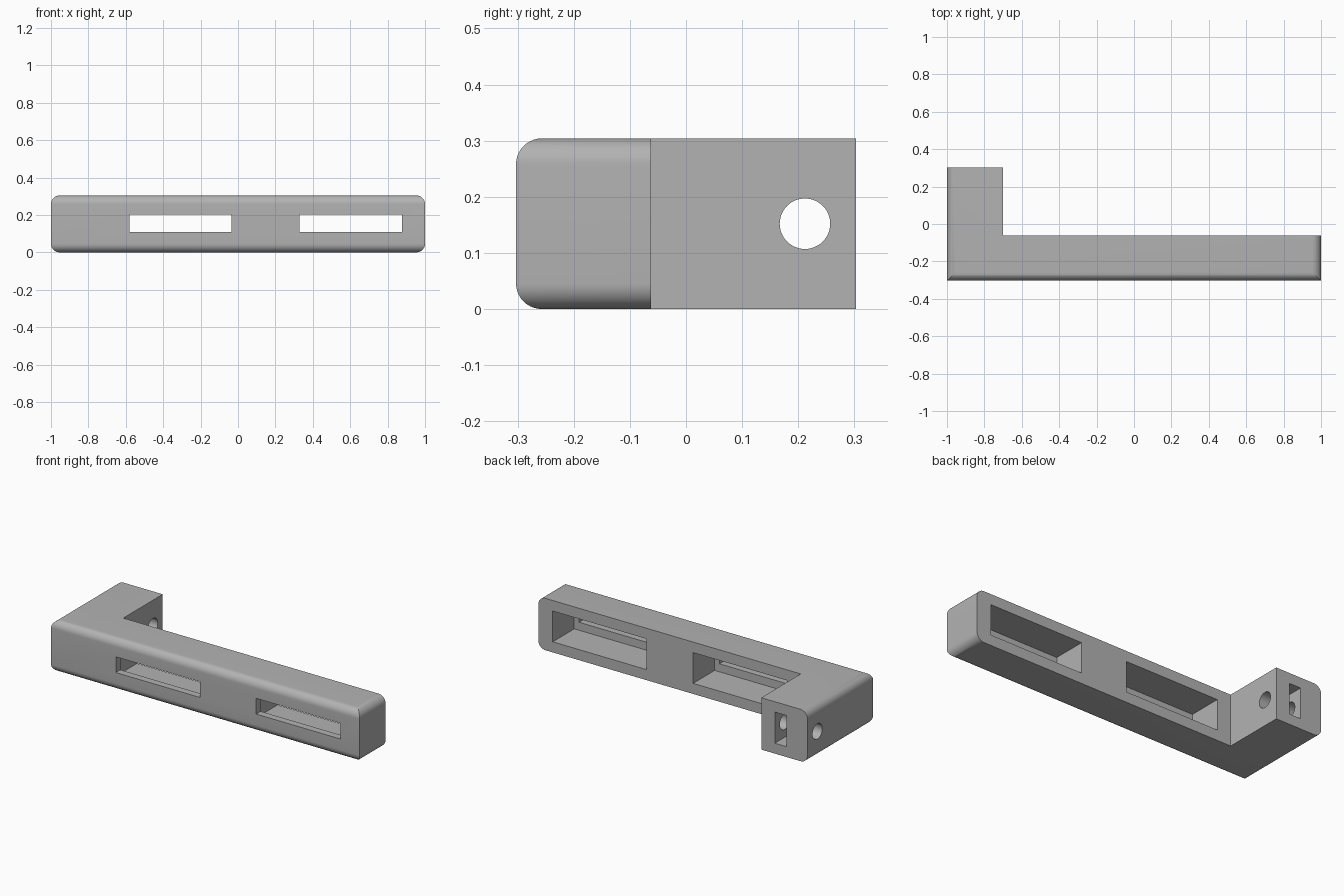
import bpy, bmesh, math

cube = bpy.data.objects.get("Cube")
if cube:
    bpy.data.objects.remove(cube, do_unlink=True)

grey = bpy.data.materials.new("plain grey")
grey.use_nodes = True
colour = (0.45, 0.45, 0.45, 1)
grey.diffuse_color = colour
grey.node_tree.nodes["Principled BSDF"].inputs["Base Color"].default_value = colour

HEIGHT, MID = 0.304, 0.152
FRONT, BAR_BACK, ARM_BACK = -0.303, -0.062, 0.303
ARM_INNER = -0.70
LIP = 0.042


def add_object(name, bm):
    bmesh.ops.recalc_face_normals(bm, faces=bm.faces)
    mesh = bpy.data.meshes.new(name)
    bm.to_mesh(mesh)
    bm.free()
    mesh.materials.append(grey)
    obj = bpy.data.objects.new(name, mesh)
    bpy.context.collection.objects.link(obj)
    return obj


def box(name, x0, x1, y0, y1, z0, z1):
    bm = bmesh.new()
    bmesh.ops.create_cube(bm, size=1)
    for v in bm.verts:
        v.co = ((x0 + x1) / 2 + v.co.x * (x1 - x0),
                (y0 + y1) / 2 + v.co.y * (y1 - y0),
                (z0 + z1) / 2 + v.co.z * (z1 - z0))
    return add_object(name, bm)


def cut(body, cutter):
    cutter.hide_render = True
    mod = body.modifiers.new("cut", 'BOOLEAN')
    mod.operation = 'DIFFERENCE'
    mod.solver = 'EXACT'
    mod.object = cutter
    bpy.context.view_layer.objects.active = body
    bpy.ops.object.modifier_apply(modifier=mod.name)
    bpy.data.objects.remove(cutter, do_unlink=True)


# L-shaped body: long bar with a short arm at the back
outline = [(-1, FRONT), (1, FRONT), (1, BAR_BACK), (ARM_INNER, BAR_BACK),
           (ARM_INNER, ARM_BACK), (-1, ARM_BACK)]
bm = bmesh.new()
base = bm.faces.new([bm.verts.new((x, y, 0)) for x, y in outline])
top = bmesh.ops.extrude_face_region(bm, geom=[base])["geom"]
bmesh.ops.translate(bm, vec=(0, 0, HEIGHT),
                    verts=[g for g in top if isinstance(g, bmesh.types.BMVert)])
# Rounded edges along both outer ends
ends = [e for e in bm.edges
        if all(abs(abs(v.co.x) - 1) < 1e-4 for v in e.verts)
        and abs(e.verts[0].co.z - e.verts[1].co.z) < 1e-4]
bmesh.ops.bevel(bm, geom=ends, offset=0.046, segments=10, profile=0.5, affect='EDGES')
body = add_object("bracket_body", bm)

# Window slots through the front, each with a wider pocket behind
for centre in (-0.307, 0.603):
    cut(body, box("slot_cutter", centre - 0.273, centre + 0.273,
                  FRONT - 0.1, BAR_BACK - 0.05, MID + 0.003 - 0.046, MID + 0.003 + 0.046))
    cut(body, box("pocket_cutter", centre - 0.304, centre + 0.304,
                  FRONT + LIP, BAR_BACK + 0.1, MID - 0.09, MID + 0.09))

# Nut slot in the end of the arm
cut(body, box("nut_slot_cutter", -0.863, -0.788, 0.121, ARM_BACK + 0.1,
              MID - 0.091, MID + 0.091))

# Round screw hole across the arm
bpy.ops.mesh.primitive_cylinder_add(vertices=48, radius=0.045, depth=0.6,
                                    location=(-0.85, 0.212, MID),
                                    rotation=(0, math.pi / 2, 0))
hole = bpy.context.object
hole.name = "hole_cutter"
hole.data.materials.append(grey)
cut(body, hole)

bpy.ops.object.select_all(action='DESELECT')
body.select_set(True)
bpy.context.view_layer.objects.active = body
bpy.ops.object.shade_smooth_by_angle(angle=math.radians(30))
